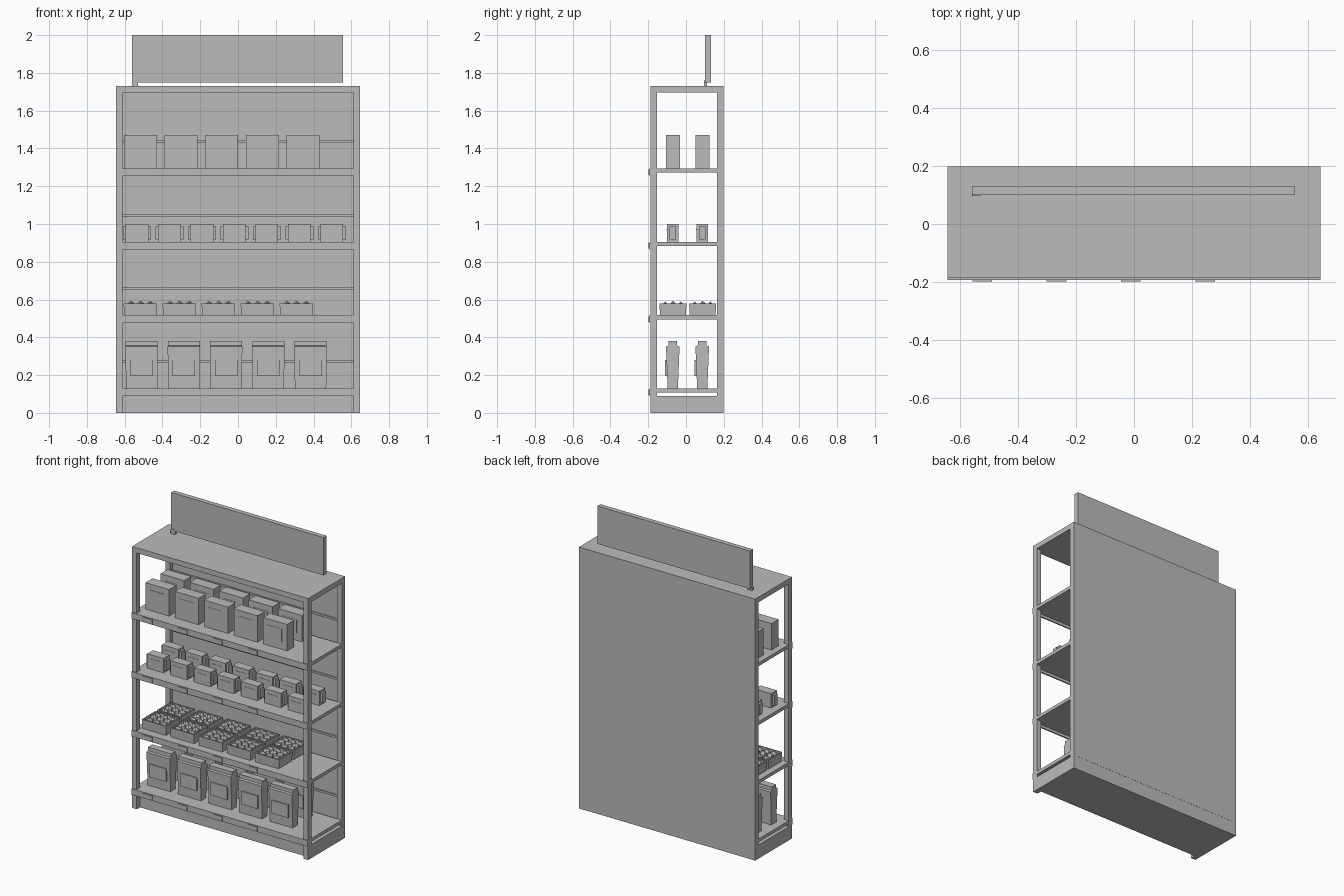
import bpy, bmesh
from mathutils import Matrix, Vector

cube = bpy.data.objects.get("Cube")
if cube:
    bpy.data.objects.remove(cube, do_unlink=True)

grey = bpy.data.materials.new("plain grey")
grey.use_nodes = True
colour = (0.5, 0.5, 0.5, 1)
grey.diffuse_color = colour
grey.node_tree.nodes["Principled BSDF"].inputs["Base Color"].default_value = colour


def finish(name, bm):
    bmesh.ops.recalc_face_normals(bm, faces=bm.faces[:])
    mesh = bpy.data.meshes.new(name)
    bm.to_mesh(mesh)
    bm.free()
    mesh.materials.append(grey)
    obj = bpy.data.objects.new(name, mesh)
    bpy.context.collection.objects.link(obj)
    return obj


def add_box(bm, x0, x1, y0, y1, z0, z1):
    size = Matrix.Diagonal((x1 - x0, y1 - y0, z1 - z0, 1))
    place = Matrix.Translation(((x0 + x1) / 2, (y0 + y1) / 2, (z0 + z1) / 2))
    bmesh.ops.create_cube(bm, size=1, matrix=place @ size)


def box(name, *bounds):
    bm = bmesh.new()
    add_box(bm, *bounds)
    return finish(name, bm)


def add_loft(bm, rings):
    """Stack of rectangles, each (half width, half depth, height)."""
    loops = [[bm.verts.new((sx * w, sy * d, z)) for sx, sy in
              ((-1, -1), (1, -1), (1, 1), (-1, 1))] for w, d, z in rings]
    for a, b in zip(loops, loops[1:]):
        for i in range(4):
            j = (i + 1) % 4
            bm.faces.new((a[i], a[j], b[j], b[i]))
    bm.faces.new(loops[0])
    bm.faces.new(loops[-1])


def stock(name, make, count, first, pitch, rows, z):
    """Two rows of one product, sharing a mesh."""
    bm = bmesh.new()
    make(bm)
    source = finish(name, bm)
    for row, y in enumerate(rows):
        for i in range(count):
            obj = source if row + i == 0 else source.copy()
            if obj is not source:
                bpy.context.collection.objects.link(obj)
            obj.location = (first + i * pitch, y, z)


# Frame
W, FRONT, BACK, TOP, T = 0.645, -0.187, 0.198, 1.73, 0.034
for side, sx in (("left", 1), ("right", -1)):
    xs = sorted((sx * W, sx * (W - T)))
    box("front_post_" + side, *xs, FRONT, FRONT + T, 0, TOP - T)
    box("rear_post_" + side, *xs, BACK - T, BACK, 0, TOP - T)
box("back_panel", -W + T, W - T, BACK - 0.012, BACK, 0.09, TOP - T)
box("top_panel", -W, W, FRONT, BACK, TOP - T, TOP)
box("plinth", -W, W, FRONT + T, BACK - 0.001, 0, 0.09)

# Shelves with front lips, price tags and back rails
SHELVES = (0.13, 0.517, 0.905, 1.295)
for n, z in enumerate(SHELVES, 1):
    box(f"shelf_{n}", -W, W, FRONT + T, BACK - T, z - 0.022, z)
    box(f"shelf_lip_{n}", -W, W, FRONT - 0.007, FRONT + 0.002, z - 0.04, z)
    box(f"shelf_front_{n}", -W + T, W - T, FRONT, FRONT + T, z - 0.022, z)
    box(f"back_rail_{n}", -W + T, W - T, BACK - 0.02, BACK - 0.01, z + 0.135, z + 0.148)
    for i in range(4):
        x = -0.525 + i * 0.257
        box(f"price_tag_{n}_{i + 1}", x - 0.034, x + 0.034, -0.199, -0.193, z - 0.036, z - 0.006)

# Header sign on its single foot
box("header_sign", -0.56, 0.557, 0.1, 0.132, 1.75, 2.0)
box("sign_foot", -0.56, -0.53, 0.096, 0.112, TOP, 1.76)


# Products
def bag(bm):
    add_loft(bm, ((0.083, 0.027, 0), (0.086, 0.036, 0.222), (0.085, 0.023, 0.226), (0.085, 0.023, 0.25)))
    add_box(bm, -0.06, 0.06, -0.041, -0.03, 0.065, 0.15)


def tray(bm):
    add_loft(bm, ((0.085, 0.068, 0), (0.089, 0.072, 0.062), (0.081, 0.064, 0.062), (0.079, 0.062, 0.036)))
    for i in (-1, 0, 1):
        for j in (-1, 0, 1):
            lift = 0.046 - 0.005 * abs(j)
            place = Matrix.Translation((i * 0.051, j * 0.041, lift)) @ Matrix.Diagonal((1, 0.8, 1.2, 1))
            bmesh.ops.create_icosphere(bm, subdivisions=1, radius=0.026, matrix=place)


def packet(bm):
    add_box(bm, -0.06, 0.06, -0.03, 0.03, 0, 0.095)
    add_box(bm, -0.074, 0.074, -0.017, 0.017, 0.013, 0.083)
    add_box(bm, -0.04, 0.03, -0.032, -0.028, 0.064, 0.068)


def carton(bm):
    add_box(bm, -0.087, 0.087, -0.037, 0.037, 0, 0.175)
    add_box(bm, -0.055, 0.04, -0.039, -0.035, 0.132, 0.136)
    add_box(bm, 0.046, 0.05, -0.039, -0.035, 0.05, 0.136)


stock("bag", bag, 5, -0.51, 0.2235, (-0.07, 0.086), SHELVES[0])
stock("tray", tray, 5, -0.517, 0.2065, (-0.069, 0.088), SHELVES[1])
stock("packet", packet, 7, -0.535, 0.172, (-0.07, 0.086), SHELVES[2])
stock("carton", carton, 5, -0.517, 0.2155, (-0.068, 0.088), SHELVES[3])
